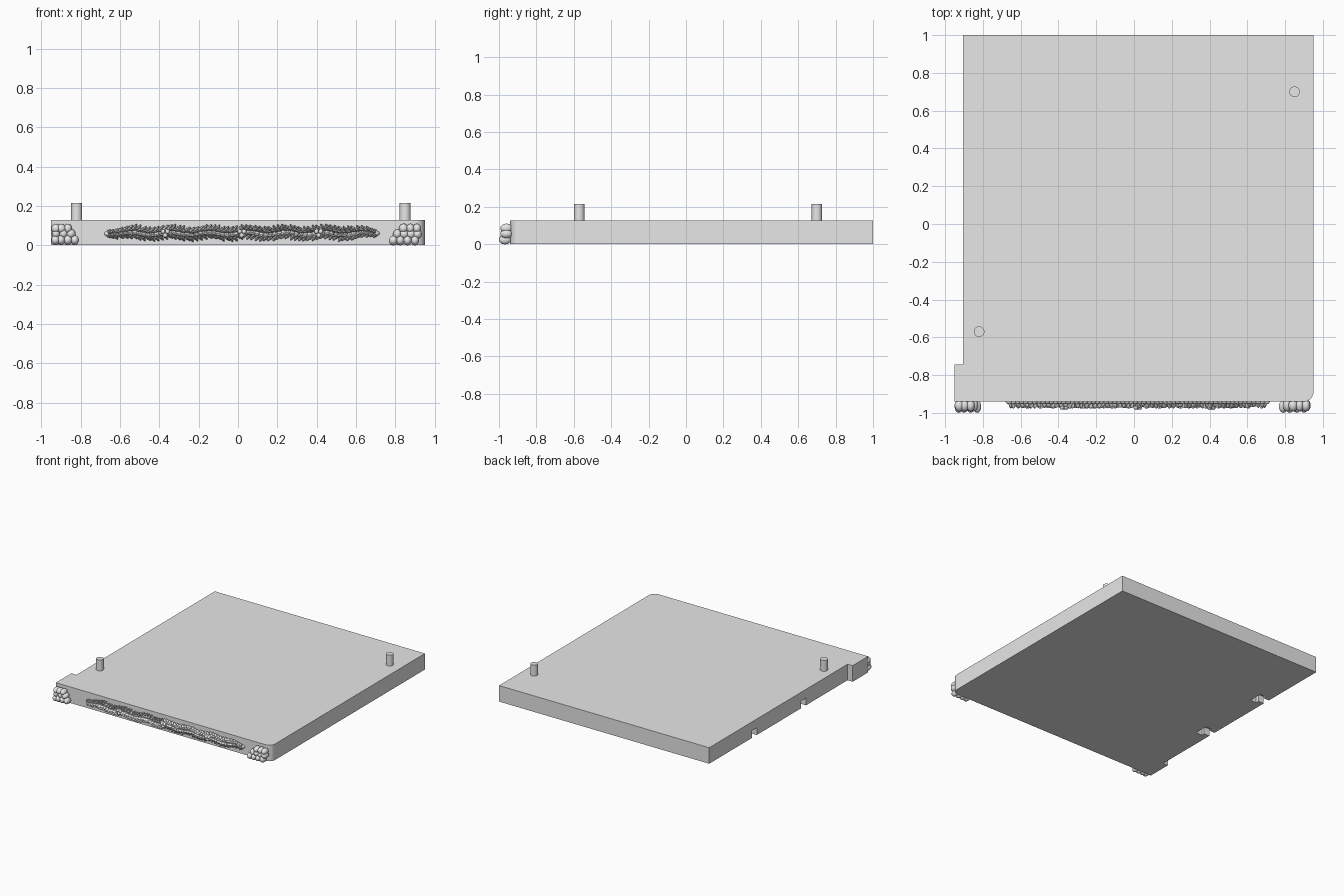
import bpy, bmesh, math, random
from mathutils import Matrix, Vector

random.seed(4)
cube = bpy.data.objects.get("Cube")
if cube:
    bpy.data.objects.remove(cube, do_unlink=True)

grey = bpy.data.materials.new("plain grey")
grey.use_nodes = True
grey.diffuse_color = (0.8, 0.8, 0.8, 1)
grey.node_tree.nodes["Principled BSDF"].inputs["Base Color"].default_value = (0.8, 0.8, 0.8, 1)

TOP = 0.128
FRONT = -0.94


def finish(bm, name, smooth=False):
    bmesh.ops.recalc_face_normals(bm, faces=bm.faces)
    mesh = bpy.data.meshes.new(name)
    bm.to_mesh(mesh)
    bm.free()
    mesh.materials.append(grey)
    ob = bpy.data.objects.new(name, mesh)
    bpy.context.collection.objects.link(ob)
    for p in mesh.polygons:
        p.use_smooth = smooth
    return ob


def prism(name, outline, z0, z1):
    bm = bmesh.new()
    face = bm.faces.new([bm.verts.new((x, y, z0)) for x, y in outline])
    new = bmesh.ops.extrude_face_region(bm, geom=[face])["geom"]
    verts = [v for v in new if isinstance(v, bmesh.types.BMVert)]
    bmesh.ops.translate(bm, verts=verts, vec=(0, 0, z1 - z0))
    return finish(bm, name)


def ball(bm, centre, size, u=14, v=9):
    mat = Matrix.Translation(centre) @ Matrix.Diagonal((*size, 1))
    bmesh.ops.create_uvsphere(bm, u_segments=u, v_segments=v, radius=1, matrix=mat)


# Slab with a front side lip and one rounded front corner
R = 0.05
corner = [(0.95 - R + R * math.sin(a), FRONT + R - R * math.cos(a))
          for a in (math.pi / 2 * i / 8 for i in range(9))]
slab = prism("base_slab", [(-0.95, FRONT)] + corner +
             [(0.95, 1), (-0.905, 1), (-0.905, -0.745), (-0.95, -0.745)], 0, TOP)

# T-shaped clip slots under the side edge
for y in (0.43, -0.19):
    n, w, x0, x1, x2 = 0.03, 0.055, -0.96, -0.855, -0.80
    cut = prism("slot_cutter", [(x0, y - n), (x1, y - n), (x1, y - w), (x2, y - w),
                                (x2, y + w), (x1, y + w), (x1, y + n), (x0, y + n)], -0.05, 0.058)
    cut.hide_render = True
    mod = slab.modifiers.new("slot", "BOOLEAN")
    mod.operation, mod.solver, mod.object = "DIFFERENCE", "EXACT", cut
    bpy.context.view_layer.objects.active = slab
    bpy.ops.object.modifier_apply(modifier=mod.name)
    bpy.data.objects.remove(cut, do_unlink=True)

# Locating pegs
for name, x, y in (("front_peg", -0.82, -0.57), ("back_peg", 0.85, 0.70)):
    bpy.ops.mesh.primitive_cylinder_add(vertices=32, radius=0.028, depth=0.115,
                                        location=(x, y, 0.1575))
    peg = bpy.context.object
    peg.name = name
    peg.data.materials.append(grey)
    bpy.ops.object.shade_smooth_by_angle(angle=math.radians(40))

# Rounded stone piles at the front corners: rows of (height, x positions)
piles = {
    "right_stones": [(0.026, (-0.935, -0.90, -0.865, -0.83)),
                     (0.058, (-0.925, -0.887, -0.85)),
                     (0.084, (-0.934, -0.898, -0.865))],
    "left_stones": [(0.024, (0.79, 0.825, 0.862, 0.90)),
                    (0.056, (0.81, 0.845, 0.88, 0.912)),
                    (0.085, (0.842, 0.877, 0.91))],
}
for name, rows in piles.items():
    bm = bmesh.new()
    for z, xs in rows:
        for x in xs:
            r = random.uniform(0.021, 0.025)
            y = -0.967 if z < 0.05 else -0.96
            x = max(x, r - 0.95)
            ball(bm, (x, y, z), (r, 0.033, 0.025))
    finish(bm, name, True)


# Leafy garland across the front edge
def leaf(bm, x, z, angle, length, width, lift):
    """Serrated leaf with a raised midrib, tipped outward from the wall."""
    c, s = math.cos(angle), math.sin(angle)

    def vert(a, b, h):
        return bm.verts.new((x + a * c - b * s, -0.951 - h, z + a * s + b * c))

    steps = 6
    rib, left, right = [], [], []
    for i in range(steps + 1):
        t = i / steps
        half = width * math.sin(math.pi * (0.12 + 0.88 * t)) * (1 if i % 2 else 0.62)
        h = lift * math.sin(math.pi * (0.15 + 0.7 * t))
        rib.append(vert(length * t, 0, h + 0.008))
        left.append(vert(length * t, half + 0.001, h * 0.4 - 0.004))
        right.append(vert(length * t, -half - 0.001, h * 0.4 - 0.004))
    for i in range(steps):
        bm.faces.new((rib[i], rib[i + 1], left[i + 1], left[i]))
        bm.faces.new((right[i], right[i + 1], rib[i + 1], rib[i]))
        bm.faces.new((left[i], left[i + 1], right[i + 1], right[i]))
    bm.faces.new((left[0], right[0], rib[0]))
    bm.faces.new((left[-1], rib[-1], right[-1]))


X0, X1, MID = -0.66, 0.70, 0.063
core = bmesh.new()
leaves = bmesh.new()
count = 62
for i in range(count):
    t = i / (count - 1)
    x = X0 + (X1 - X0) * t
    taper = min(1, 0.55 + 5 * min(t, 1 - t))
    flow = 1 if x < 0.02 else -1
    wave = 0.006 * math.sin(x * 32)
    # Twisted stem under the leaves
    ball(core, (x, FRONT, MID + wave), (0.02, 0.016, 0.026 * taper), 8, 6)
    # Leaves fanned to both sides of each strand
    for strand in (-1, 1):
        z = MID + wave + strand * 0.008 * taper
        for fan in (0.25, 0.9):
            a = strand * (fan + random.uniform(-0.15, 0.15))
            if flow < 0:
                a = math.pi - a
            px = min(max(x - flow * 0.01, X0), X1)
            leaf(leaves, px, z, a, 0.038 * taper, 0.010, random.uniform(0.006, 0.019))
finish(core, "garland_stem", True)
finish(leaves, "garland_leaves")

# Berry knots along the garland
berries = bmesh.new()
for x in (-0.37, 0.02, 0.41):
    for k in range(3):
        a = math.tau * k / 3 + 0.5
        ball(berries, (x + 0.013 * math.cos(a), -0.971, MID + 0.013 * math.sin(a)),
             (0.012, 0.013, 0.012), 10, 7)
finish(berries, "garland_berries", True)
